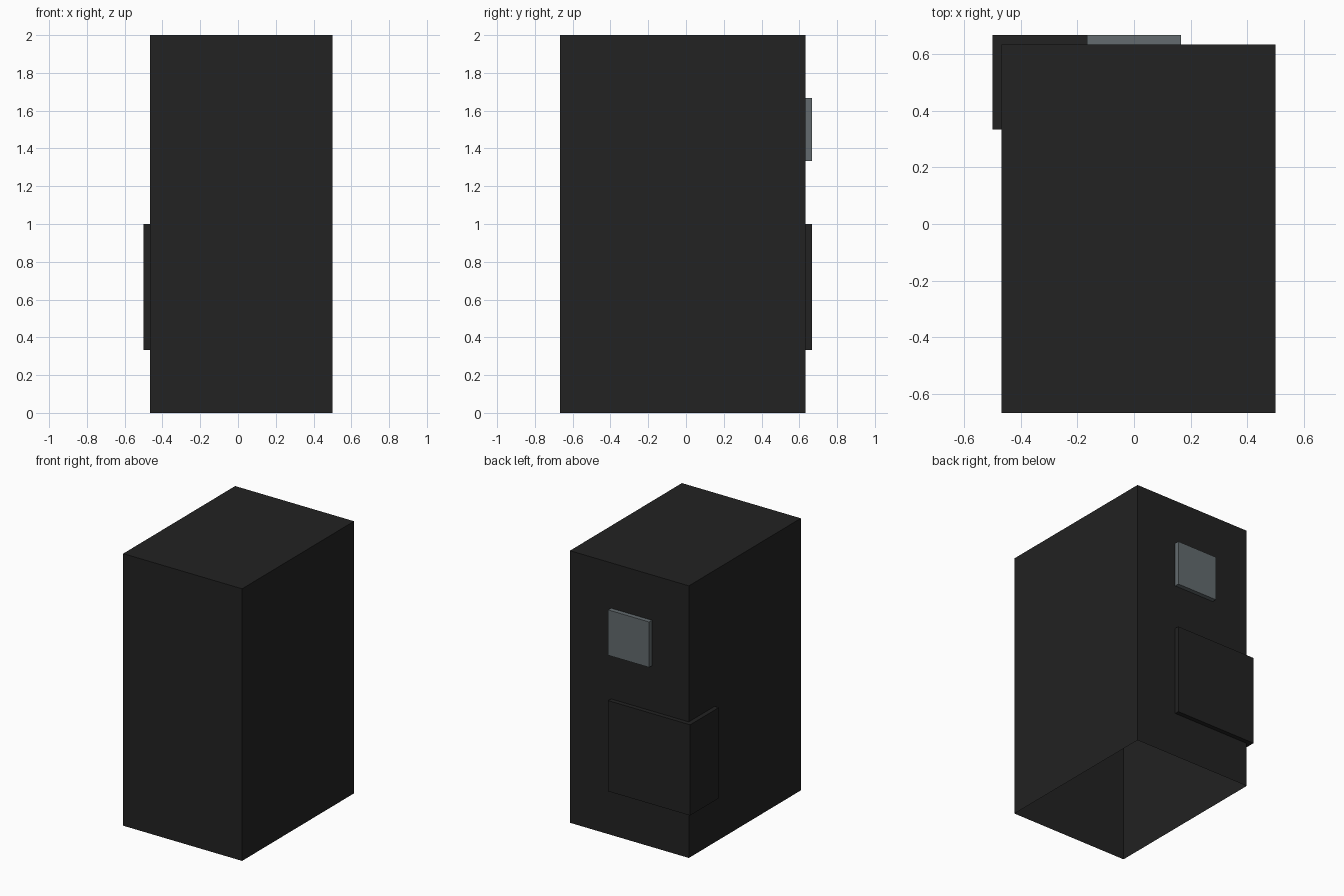
import bpy
import bmesh

if "Cube" in bpy.data.objects:
    bpy.data.objects.remove(bpy.data.objects["Cube"])

U = 1 / 30  # base grid step


def material(name, rgb):
    m = bpy.data.materials.new(name)
    m.diffuse_color = (*rgb, 1)
    m.use_nodes = True
    m.node_tree.nodes["Principled BSDF"].inputs["Base Color"].default_value = m.diffuse_color
    return m


def prism(name, outline, z0, z1, mat, closed_bottom=True):
    """Extrude an xy outline (grid steps, counter-clockwise) from z0 to z1."""
    bm = bmesh.new()
    low = [bm.verts.new((x * U, y * U, z0 * U)) for x, y in outline]
    high = [bm.verts.new((x * U, y * U, z1 * U)) for x, y in outline]
    n = len(outline)
    for i in range(n):
        j = (i + 1) % n
        bm.faces.new((low[i], low[j], high[j], high[i]))
    bm.faces.new(high)
    if closed_bottom:
        bm.faces.new(low[::-1])
    mesh = bpy.data.meshes.new(name)
    bm.to_mesh(mesh)
    bm.free()
    mesh.materials.append(mat)
    obj = bpy.data.objects.new(name, mesh)
    bpy.context.collection.objects.link(obj)
    return obj


def rect(x0, x1, y0, y1):
    return [(x0, y0), (x1, y0), (x1, y1), (x0, y1)]


black = material("charcoal black", (0.016, 0.016, 0.016))
grey = material("steel grey", (0.125, 0.147, 0.156))

# Tall cabinet shell, open underneath
prism("cabinet_shell", rect(-14, 15, -20, 19), 0, 60, black, closed_bottom=False)

# Raised panel wrapping the rear left corner
corner = [(-15, 10), (-14, 10), (-14, 19), (5, 19), (5, 20), (-15, 20)]
prism("corner_panel", corner, 10, 30, black)

# Small square plate on the back
prism("back_plate", rect(-5, 5, 19, 20), 40, 50, grey)
